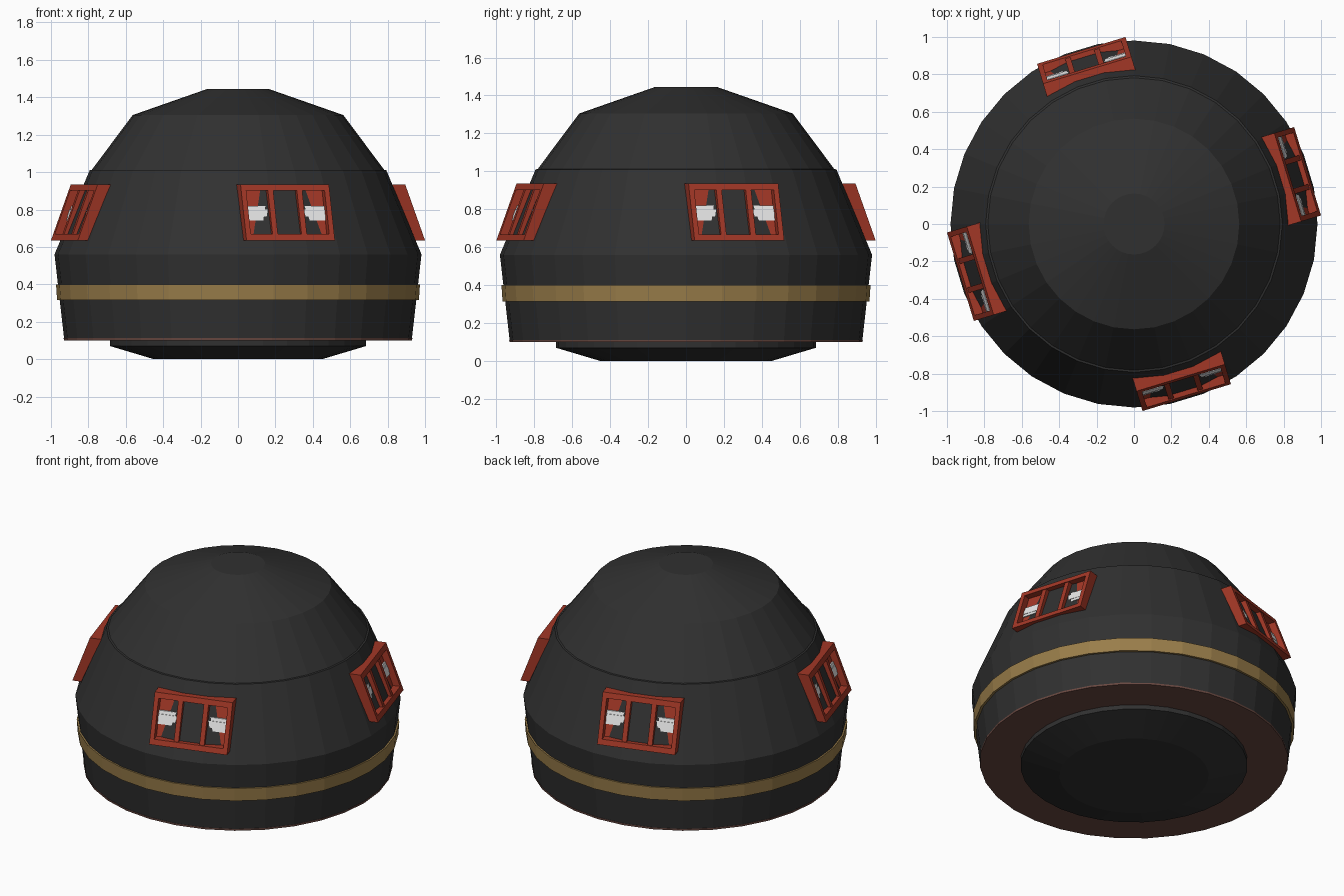
import bpy, bmesh, math

if "Cube" in bpy.data.objects:
    bpy.data.objects.remove(bpy.data.objects["Cube"])

SIDES = 32


def material(name, rgb):
    m = bpy.data.materials.new(name)
    m.diffuse_color = (*rgb, 1)
    m.use_nodes = True
    m.node_tree.nodes["Principled BSDF"].inputs["Base Color"].default_value = m.diffuse_color
    return m


DARK = material("charcoal", (0.03, 0.03, 0.03))
GOLD = material("gold", (0.32, 0.205, 0.068))
RED = material("brick red", (0.36, 0.038, 0.019))
WHITE = material("white", (0.8, 0.8, 0.8))
BROWN = material("brown", (0.14, 0.065, 0.052))


def finish(name, bm, mat):
    bmesh.ops.recalc_face_normals(bm, faces=bm.faces)
    me = bpy.data.meshes.new(name)
    bm.to_mesh(me)
    bm.free()
    me.materials.append(mat)
    ob = bpy.data.objects.new(name, me)
    bpy.context.collection.objects.link(ob)
    return ob


def lathe(name, profile, mat, closed=False):
    """Turn (radius, z) points around z; cap the ends, or close the loop."""
    bm = bmesh.new()
    rings = []
    for r, z in profile:
        rings.append([bm.verts.new((r * math.cos(2 * math.pi * i / SIDES),
                                    r * math.sin(2 * math.pi * i / SIDES), z))
                      for i in range(SIDES)])
    pairs = list(zip(rings, rings[1:]))
    if closed:
        pairs.append((rings[-1], rings[0]))
    else:
        bm.faces.new(rings[0])
        bm.faces.new(rings[-1])
    for a, b in pairs:
        for i in range(SIDES):
            j = (i + 1) % SIDES
            bm.faces.new((a[i], a[j], b[j], b[i]))
    return finish(name, bm, mat)


# Dome, base and rings
lathe("dome_shell", [(0.93, 0.112), (0.981, 0.56), (0.793, 1.01), (0.782, 1.012),
                     (0.563, 1.305), (0.163, 1.445)], DARK)
lathe("bottom_rim", [(0.67, 0.1), (0.931, 0.1), (0.932, 0.112), (0.67, 0.112)], BROWN, True)
lathe("base_plug", [(0.45, 0), (0.685, 0.07), (0.685, 0.105)], DARK)
lathe("gold_band", [(0.94, 0.315), (0.967, 0.315), (0.973, 0.4), (0.94, 0.4)], GOLD, True)


def block(bm, angle, t0, t1, z0, z1, back, front):
    """Box leaning with the wall; t runs sideways, back/front are outward offsets."""
    v = {}
    for a, t in enumerate((t0, t1)):
        for b, z in enumerate((z0, z1)):
            for c, off in enumerate((back, front)):
                d = 0.97 - 0.37 * (z - 0.635) + off
                v[a, b, c] = bm.verts.new((d * math.cos(angle) - t * math.sin(angle),
                                           d * math.sin(angle) + t * math.cos(angle), z))
    for k in (0, 1):
        for f in ([(k, 0, 0), (k, 1, 0), (k, 1, 1), (k, 0, 1)],
                  [(0, k, 0), (1, k, 0), (1, k, 1), (0, k, 1)],
                  [(0, 0, k), (1, 0, k), (1, 1, k), (0, 1, k)]):
            bm.faces.new([v[i] for i in f])


# Four framed windows, a quarter turn apart
for n in range(4):
    ang = math.radians(-90 + 16.9 + 90 * n)
    bm = bmesh.new()
    W = 0.247
    for s in (-1, 1):
        # side posts and dividers
        block(bm, ang, s * W, s * (W - 0.028), 0.635, 0.935, -0.11, 0)
        block(bm, ang, s * 0.066, s * 0.096, 0.665, 0.905, -0.11, -0.006)
    for z0, z1 in ((0.635, 0.668), (0.902, 0.935)):
        block(bm, ang, -W + 0.028, W - 0.028, z0, z1, -0.11, 0)
    # backing panel
    block(bm, ang, -W + 0.028, W - 0.028, 0.668, 0.902, -0.11, -0.046)
    finish(f"window_frame_{n + 1}", bm, RED)

    # light strip across the panel
    bm = bmesh.new()
    block(bm, ang, -0.219, 0.219, 0.742, 0.82, -0.047, -0.038)
    block(bm, ang, -0.219, 0.219, 0.762, 0.8, -0.04, -0.035)
    finish(f"window_light_{n + 1}", bm, WHITE)
